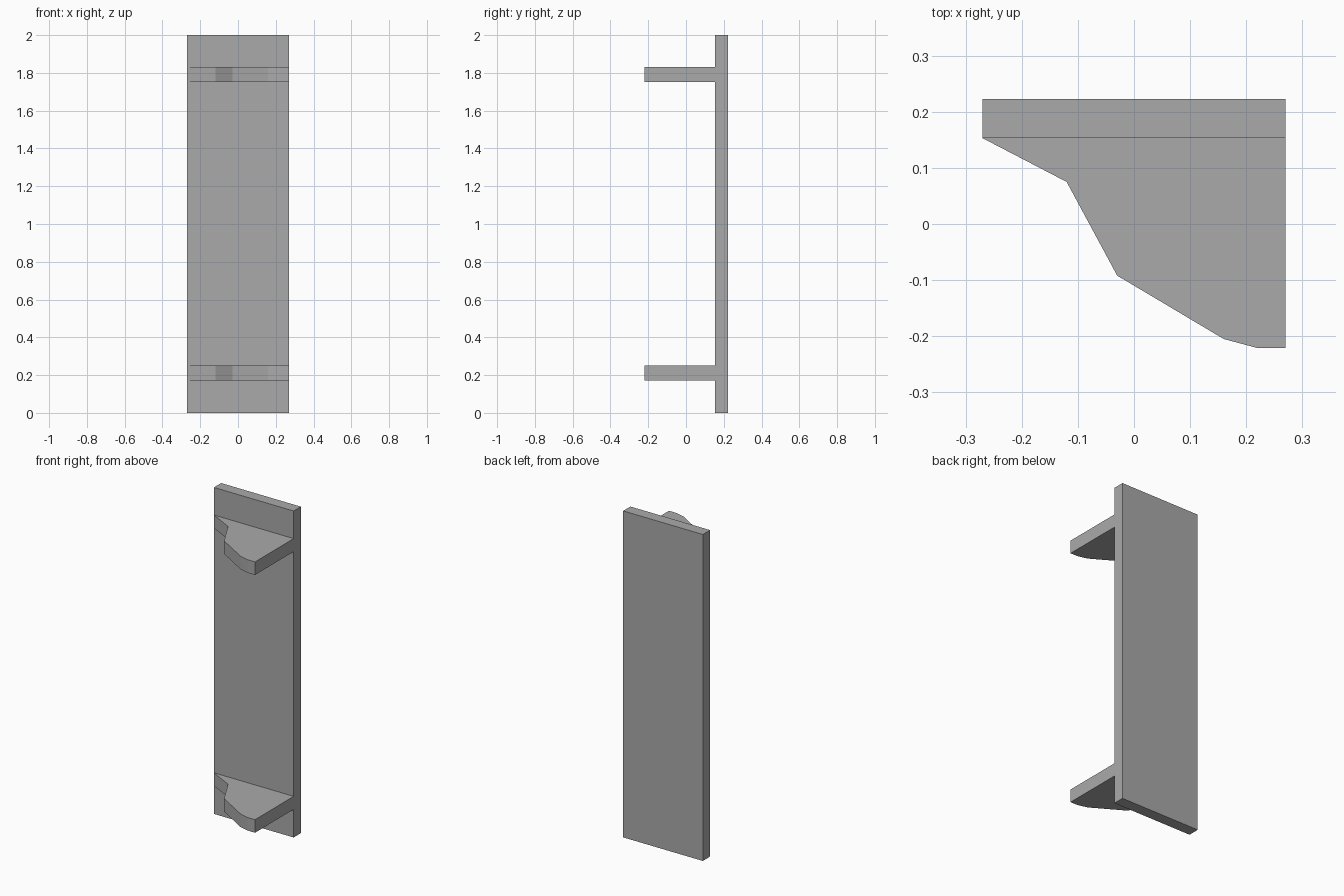
import bpy
import bmesh

cube = bpy.data.objects.get("Cube")
if cube:
    bpy.data.objects.remove(cube, do_unlink=True)

GREY = (0.4, 0.4, 0.4, 1.0)
grey = bpy.data.materials.new("plain_grey")
grey.use_nodes = True
grey.diffuse_color = GREY
grey.node_tree.nodes["Principled BSDF"].inputs["Base Color"].default_value = GREY


def extrude_outline(name, outline, bottom, top):
    """Raise a flat xy outline into a solid between two heights."""
    bm = bmesh.new()
    face = bm.faces.new([bm.verts.new((x, y, bottom)) for x, y in outline])
    raised = bmesh.ops.extrude_face_region(bm, geom=[face])["geom"]
    verts = [v for v in raised if isinstance(v, bmesh.types.BMVert)]
    bmesh.ops.translate(bm, verts=verts, vec=(0, 0, top - bottom))
    bmesh.ops.recalc_face_normals(bm, faces=bm.faces)
    mesh = bpy.data.meshes.new(name)
    bm.to_mesh(mesh)
    bm.free()
    mesh.materials.append(grey)
    obj = bpy.data.objects.new(name, mesh)
    bpy.context.collection.objects.link(obj)
    return obj


HALF_WIDTH = 0.27
PLATE_FRONT, PLATE_BACK = 0.153, 0.223

# Tall back plate
extrude_outline("back_plate",
                [(-HALF_WIDTH, PLATE_FRONT), (HALF_WIDTH, PLATE_FRONT),
                 (HALF_WIDTH, PLATE_BACK), (-HALF_WIDTH, PLATE_BACK)], 0, 2)

# Two matching brackets with an angled front edge
bracket = [(-HALF_WIDTH, PLATE_FRONT), (-0.12, 0.075), (-0.03, -0.092),
           (0.16, -0.205), (0.22, -0.221), (HALF_WIDTH, -0.221),
           (HALF_WIDTH, PLATE_FRONT)]
for name, bottom in (("lower_bracket", 0.172), ("upper_bracket", 1.751)):
    extrude_outline(name, bracket, bottom, bottom + 0.08)
